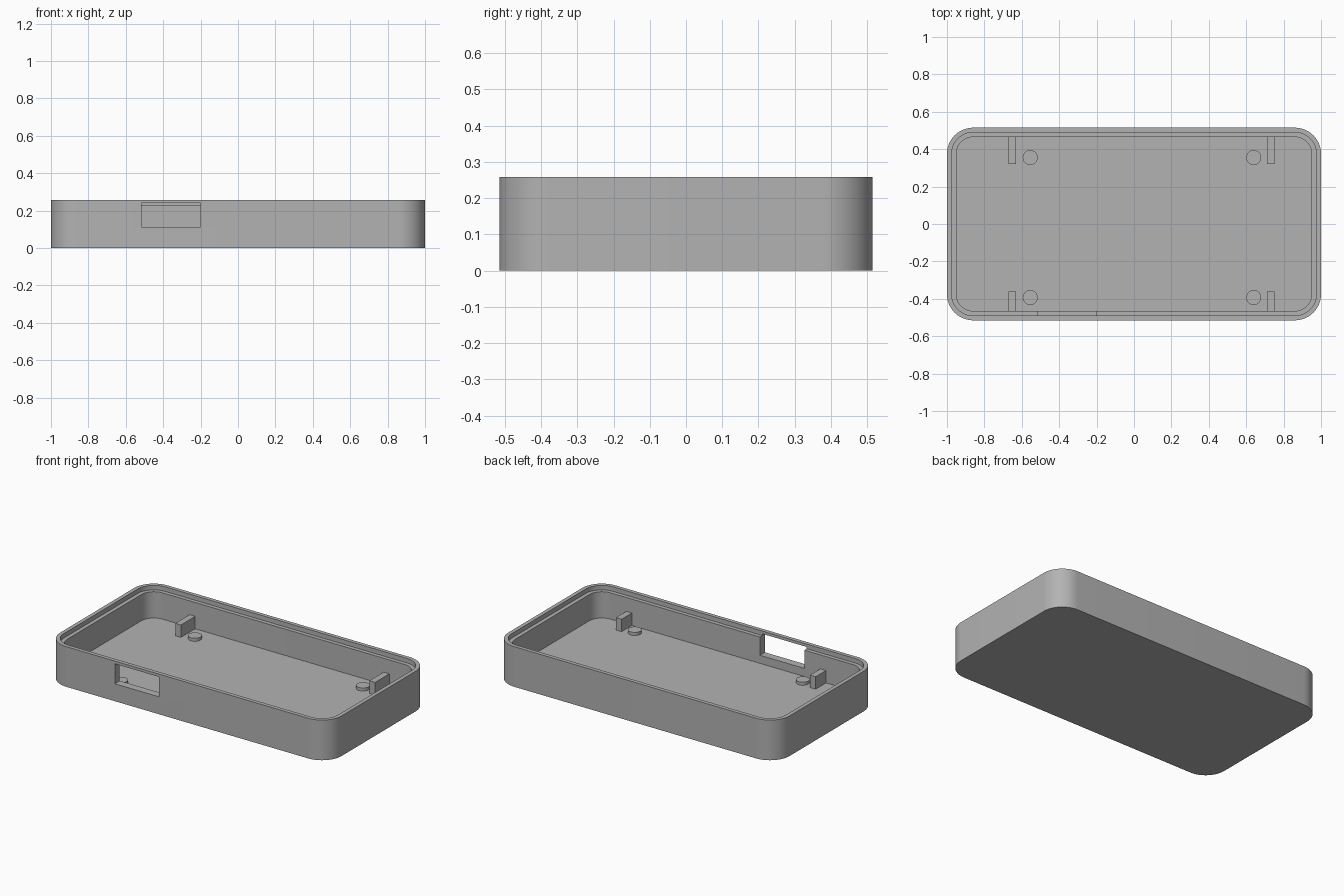
import bpy
import bmesh
from math import cos, sin, pi

if "Cube" in bpy.data.objects:
    bpy.data.objects.remove(bpy.data.objects["Cube"])

HALF_X, HALF_Y, HEIGHT, RADIUS = 1.0, 0.515, 0.258, 0.14
FLOOR, LEDGE, LIP, WALL = 0.06, 0.229, 0.025, 0.05
CORNER_STEPS = 16

grey = bpy.data.materials.new("plastic grey")
grey.use_nodes = True
grey.diffuse_color = (0.45, 0.45, 0.45, 1)
grey.node_tree.nodes["Principled BSDF"].inputs["Base Color"].default_value = grey.diffuse_color


def finish(bm, name):
    bmesh.ops.recalc_face_normals(bm, faces=bm.faces)
    mesh = bpy.data.meshes.new(name)
    bm.to_mesh(mesh)
    bm.free()
    mesh.materials.append(grey)
    obj = bpy.data.objects.new(name, mesh)
    bpy.context.collection.objects.link(obj)
    return obj


def activate(obj):
    bpy.ops.object.select_all(action='DESELECT')
    obj.select_set(True)
    bpy.context.view_layer.objects.active = obj


def smooth(obj):
    activate(obj)
    bpy.ops.object.shade_smooth_by_angle(angle=pi / 6)


def rounded_ring(bm, inset, z):
    """Rounded rectangle, concentric with the outside wall."""
    r = RADIUS - inset
    ring = []
    for corner, (sx, sy) in enumerate([(1, 1), (-1, 1), (-1, -1), (1, -1)]):
        for step in range(CORNER_STEPS + 1):
            a = (corner + step / CORNER_STEPS) * pi / 2
            ring.append(bm.verts.new((sx * (HALF_X - RADIUS) + r * cos(a),
                                      sy * (HALF_Y - RADIUS) + r * sin(a), z)))
    return ring


def box(name, low, high):
    bm = bmesh.new()
    bmesh.ops.create_cube(bm, size=1)
    for v in bm.verts:
        v.co = [lo + (c + 0.5) * (hi - lo) for c, lo, hi in zip(v.co, low, high)]
    return finish(bm, name)


# Open tray: outer wall, rim, stepped ledge, inner wall and floor
bm = bmesh.new()
section = [(0, 0), (0, HEIGHT), (LIP, HEIGHT), (LIP, LEDGE), (WALL, LEDGE), (WALL, FLOOR)]
rings = [rounded_ring(bm, inset, z) for inset, z in section]
for a, b in zip(rings, rings[1:]):
    for i in range(len(a)):
        j = (i + 1) % len(a)
        bm.faces.new((a[i], a[j], b[j], b[i]))
bm.faces.new(rings[0])
bm.faces.new(rings[-1])
tray = finish(bm, "tray")

# Port opening through the front wall
cutter = box("port_cutter", (-0.515, -0.6, 0.112), (-0.2, -0.44, 0.24))
cutter.hide_render = True
cut = tray.modifiers.new("port", 'BOOLEAN')
cut.operation = 'DIFFERENCE'
cut.solver = 'EXACT'
cut.object = cutter
activate(tray)
bpy.ops.object.modifier_apply(modifier=cut.name)
bpy.data.objects.remove(cutter)
smooth(tray)

# Locating ribs against the long walls, and low round pegs beside them
inner_y = HALF_Y - WALL
for side, rib_x, peg_x in (("right", -0.65, -0.555), ("left", 0.73, 0.64)):
    for end, y0, y1, peg_y in (("front", -inner_y - 0.01, -0.36, -0.393),
                               ("back", 0.32, inner_y + 0.01, 0.355)):
        box(f"rib_{end}_{side}", (rib_x - 0.02, y0, FLOOR - 0.01), (rib_x + 0.02, y1, 0.14))
        bm = bmesh.new()
        bmesh.ops.create_cone(bm, cap_ends=True, segments=32, radius1=0.04,
                              radius2=0.04, depth=0.03)
        bmesh.ops.translate(bm, verts=bm.verts, vec=(peg_x, peg_y, FLOOR + 0.005))
        smooth(finish(bm, f"peg_{end}_{side}"))
